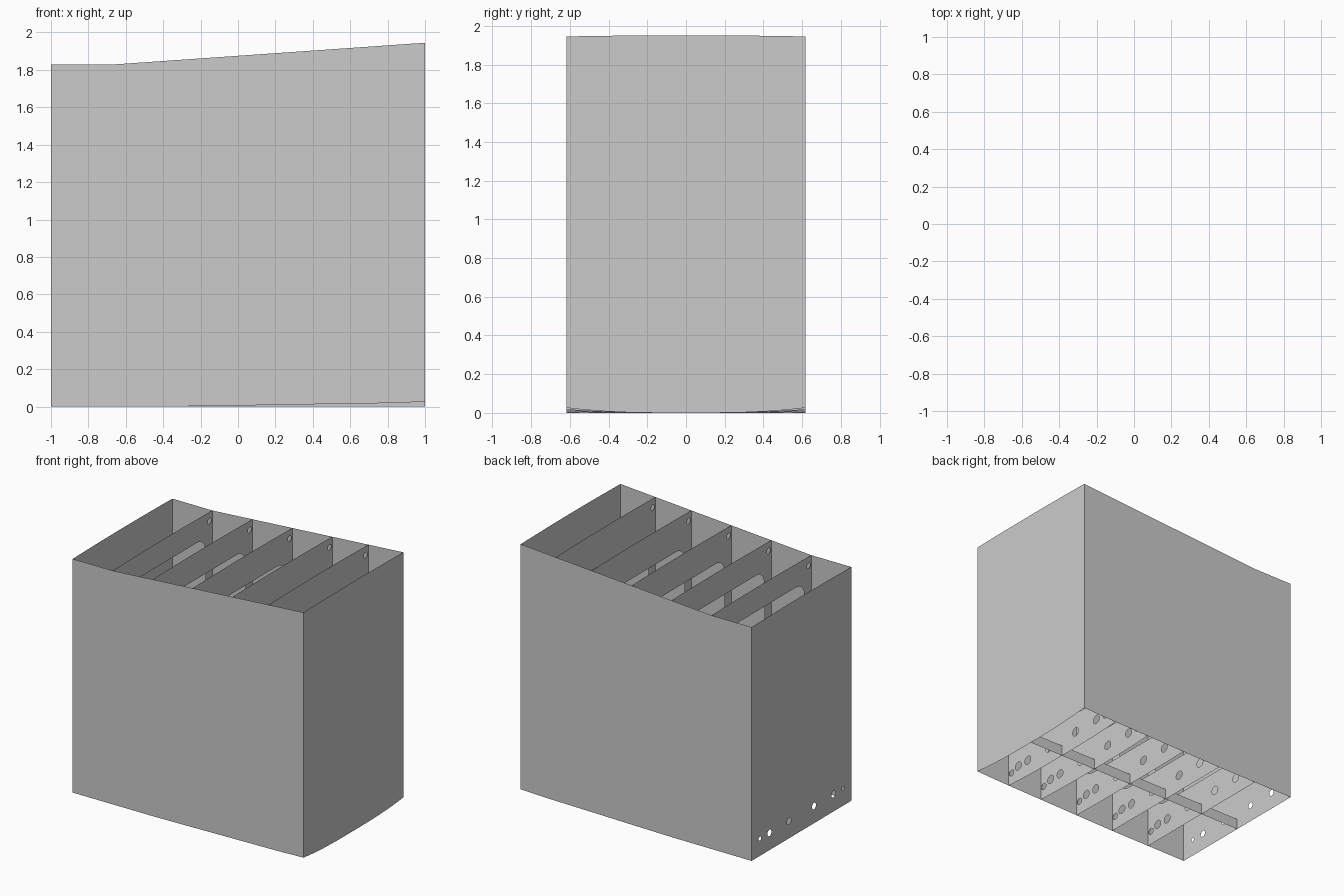
import bpy, bmesh, math

if "Cube" in bpy.data.objects:
    bpy.data.objects.remove(bpy.data.objects["Cube"])

HALF_W = 0.617          # half breadth
OPEN_TOP, OPEN_LOW = 1.65, 0.29


def lerp_table(x, pts):
    for (x0, v0), (x1, v1) in zip(pts, pts[1:]):
        if x <= x1:
            return v0 + (v1 - v0) * (x - x0) / (x1 - x0)
    return pts[-1][1]


def sheer(x):           # top edge height of the side plating
    return lerp_table(x, [(-1, 1.83), (-0.65, 1.83), (1, 1.945)])


def rise(x):            # bottom edge height of the side plating
    return lerp_table(x, [(-1, 0), (-0.3, 0.001), (0.04, 0.006),
                          (0.39, 0.012), (0.8, 0.018), (1, 0.026)])


def sheet(name, loops, place):
    """Flat zero-thickness plate: first loop is the outline, the rest are holes."""
    bm = bmesh.new()
    for loop in loops:
        vs = [bm.verts.new(place(u, v)) for u, v in loop]
        for a, b in zip(vs, vs[1:] + vs[:1]):
            bm.edges.new((a, b))
    bmesh.ops.triangle_fill(bm, use_beauty=True, use_dissolve=False, edges=bm.edges[:])
    me = bpy.data.meshes.new(name)
    bm.to_mesh(me)
    bm.free()
    ob = bpy.data.objects.new(name, me)
    bpy.context.collection.objects.link(ob)
    return ob


def circle(u, v, r, n=16):
    return [(u + r * math.cos(2 * math.pi * i / n), v + r * math.sin(2 * math.pi * i / n))
            for i in range(n)]


def rounded_rect(u, v0, v1, r, n=6):
    out = []
    for k, (cu, cv) in enumerate([(u - r, v1 - r), (r - u, v1 - r),
                                  (r - u, v0 + r), (u - r, v0 + r)]):
        for i in range(n + 1):
            a = math.pi / 2 * (k + i / n)
            out.append((cu + r * math.cos(a), cv + r * math.sin(a)))
    return out


def frame_outline(x):
    n = 12
    ts = [-1 + 2 * i / n for i in range(n + 1)]
    low = [(t * HALF_W, rise(x) * abs(t) ** 3) for t in ts]
    top = [(t * HALF_W, sheer(x) + 0.006 * (1 - t * t)) for t in reversed(ts)]
    return low + top


def transverse(name, x, holes):
    sheet(name, [frame_outline(x)] + holes, lambda u, v: (x, u, v))


# End bulkheads
transverse("fore_bulkhead", 1.0, [])
transverse("aft_bulkhead", -1.0, [circle(s * y, 0.135, r) for s in (-1, 1)
                                  for y, r in ((0.155, 0.025), (0.396, 0.025), (0.515, 0.015))])

# Web frames with a large rounded opening, drain holes and corner holes
FRAMES = [-0.654, -0.307, 0.039, 0.385, 0.697]
for i, x in enumerate(FRAMES):
    holes = [rounded_rect(0.53, OPEN_LOW, OPEN_TOP, 0.1)]
    for s in (-1, 1):
        holes += [circle(s * y, 0.135, 0.034) for y in (0.155, 0.396, 0.505)]
        holes += [circle(s * 0.583, 0.11, 0.025), circle(s * 0.583, sheer(x) - 0.07, 0.022)]
    transverse(f"web_frame_{i + 1}", x, holes)

# Side plating
stations = [-1.0] + FRAMES + [0.85, 1.0]
outline = [(x, rise(x)) for x in stations] + [(1, sheer(1)), (-0.65, 1.83), (-1, 1.83)]
for name, s in (("front_side_plate", -1), ("back_side_plate", 1)):
    sheet(name, [outline], lambda u, v, s=s: (u, s * HALF_W, v))

# Low centre girder along the bottom
sheet("centre_girder", [[(-1, 0), (1, 0), (1, 0.085), (-1, 0.085)]], lambda u, v: (u, 0, v))
